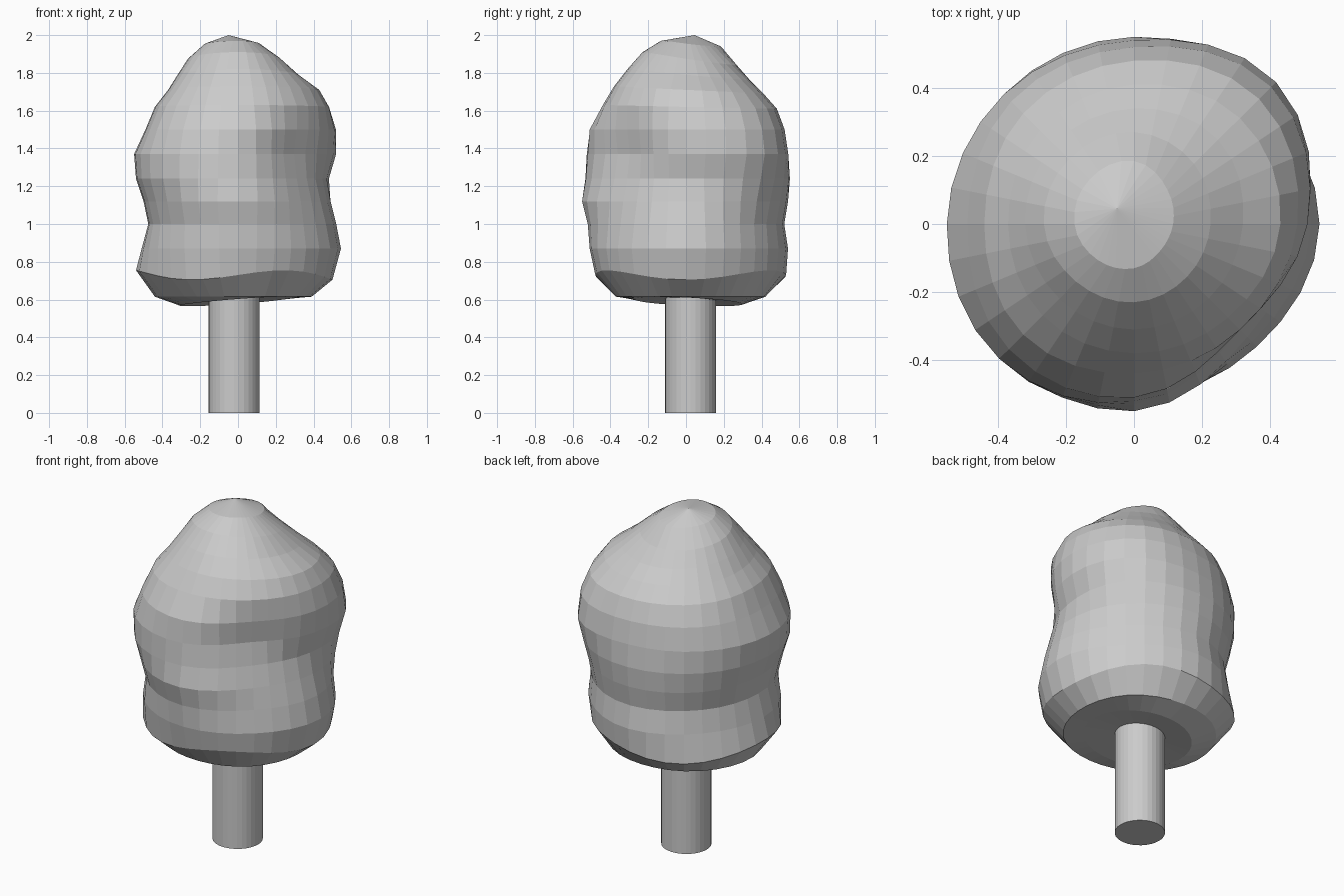
import bpy, bmesh, math

if "Cube" in bpy.data.objects:
    bpy.data.objects.remove(bpy.data.objects["Cube"])

SIDES = 32
# Crown rings: height, then radius every 45 degrees (right, back-right, back, ... front-right)
RINGS = [
    (1.955, .115, .14, .185, .185, .175, .15, .13, .11),
    (1.875, .225, .25, .27, .27, .265, .24, .23, .22),
    (1.79, .32, .35, .34, .33, .32, .31, .31, .31),
    (1.71, .43, .44, .41, .39, .37, .38, .38, .39),
    (1.62, .48, .52, .48, .46, .44, .46, .44, .44),
    (1.50, .51, .57, .52, .51, .49, .52, .51, .44),
    (1.37, .505, .59, .54, .54, .55, .56, .52, .42),
    (1.24, .47, .56, .55, .54, .54, .56, .53, .44),
    (1.12, .49, .53, .54, .52, .50, .53, .55, .47),
    (1.00, .52, .51, .52, .49, .475, .50, .52, .49),
    (0.87, .545, .52, .54, .51, .51, .51, .51, .51),
    (0.73, .50, .51, .53, .54, .54, .50, .48, .49),
    (0.615, .39, .42, .42, .44, .44, .40, .37, .38),
    (0.59, .28, .29, .30, .31, .31, .29, .27, .27),
]
# Front-to-back lean of the upper rings
LEAN = [.015, .035, .03, .02, .01]


def radius_at(radii, t):
    """Smooth closed interpolation around one ring, t in 0..1."""
    n = len(radii)
    i = int(t * n)
    f = t * n - i
    a, b, c, d = (radii[(i + k) % n] for k in (-1, 0, 1, 2))
    return b + 0.5 * f * (c - a + f * (2*a - 5*b + 4*c - d + f * (3*(b - c) + d - a)))


def height_offset(k, ang):
    """Uneven ring heights: leaning top, wavy lower rim, sagging underside."""
    if k < len(LEAN):
        return -LEAN[k] * math.sin(ang)
    if k == len(RINGS) - 3:
        return 0.025 * math.cos(3 * (ang - math.radians(300)))
    if k == len(RINGS) - 1:
        return 0.025 * math.cos(ang - math.radians(328))
    return 0


# Lumpy crown
bm = bmesh.new()
loops = []
for k, (z, *radii) in enumerate(RINGS):
    ring = []
    for s in range(SIDES):
        ang = 2 * math.pi * s / SIDES
        r = radius_at(radii, s / SIDES)
        ring.append(bm.verts.new((r * math.cos(ang), r * math.sin(ang),
                                  z + height_offset(k, ang))))
    loops.append(ring)
top = bm.verts.new((-.05, .045, 2.0))
bottom = bm.verts.new((-.02, .025, 0.61))
for s in range(SIDES):
    n = (s + 1) % SIDES
    bm.faces.new((top, loops[0][s], loops[0][n]))
    bm.faces.new((bottom, loops[-1][n], loops[-1][s]))
    for a, b in zip(loops, loops[1:]):
        bm.faces.new((a[s], b[s], b[n], a[n]))
bmesh.ops.recalc_face_normals(bm, faces=bm.faces)
mesh = bpy.data.meshes.new("crown")
bm.to_mesh(mesh)
bm.free()
bpy.context.collection.objects.link(bpy.data.objects.new("crown", mesh))

# Trunk
bpy.ops.mesh.primitive_cylinder_add(vertices=32, radius=0.135, depth=0.61,
                                    location=(-.02, .025, 0.305))
bpy.context.object.name = "trunk"
